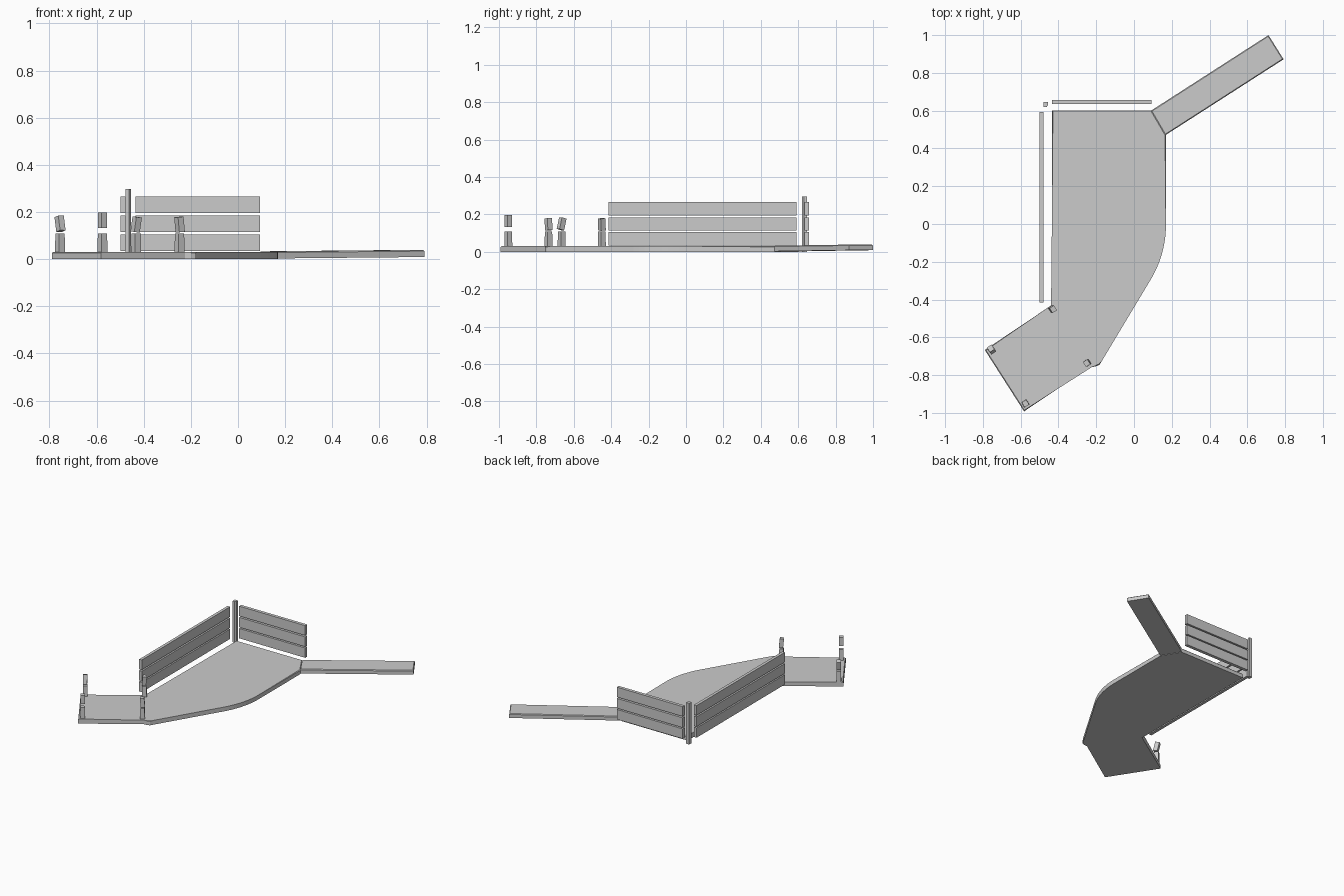
import bpy, bmesh, math
from mathutils import Matrix, Vector

if "Cube" in bpy.data.objects:
    bpy.data.objects.remove(bpy.data.objects["Cube"])


def finish(name, bm):
    bmesh.ops.recalc_face_normals(bm, faces=bm.faces)
    me = bpy.data.meshes.new(name)
    bm.to_mesh(me)
    bm.free()
    ob = bpy.data.objects.new(name, me)
    bpy.context.collection.objects.link(ob)
    return ob


def slab(name, outline, thick, lifts=None, bevel=0.0, skip=()):
    """Extrude an outline upward; lifts raises single corners, bevel softens the top rim."""
    bm = bmesh.new()
    n = len(outline)
    lifts = lifts or [0] * n
    lo = [bm.verts.new((x, y, h)) for (x, y), h in zip(outline, lifts)]
    hi = [bm.verts.new((x, y, h + thick)) for (x, y), h in zip(outline, lifts)]
    bm.faces.new(lo[::-1])
    bm.faces.new(hi)
    for i in range(n):
        j = (i + 1) % n
        bm.faces.new((lo[i], lo[j], hi[j], hi[i]))
    if bevel:
        rim = [bm.edges.get((hi[i], hi[(i + 1) % n])) for i in range(n) if i not in skip]
        bmesh.ops.bevel(bm, geom=rim, offset=bevel, segments=1, affect='EDGES')
    return finish(name, bm)


def box(name, lo, hi):
    lo, hi = Vector(lo), Vector(hi)
    bm = bmesh.new()
    bmesh.ops.create_cube(bm, size=1, matrix=Matrix.Translation((lo + hi) / 2)
                          @ Matrix.Diagonal((*(hi - lo), 1)))
    return finish(name, bm)


# paved floor with a curved side
R, cx, cy, N = 0.56, -0.391, -0.005, 10
arc = [(cx + R * math.cos(a), cy - R * math.sin(a))
       for a in (math.radians(32.6) * i / N for i in range(N + 1))]
floor = [(-0.434, -0.434), (-0.434, 0.602), (0.093, 0.602), (0.169, 0.472)] + arc + [
    (-0.168, -0.722), (-0.182, -0.745), (-0.2, -0.753), (-0.225, -0.753),
    (-0.582, -0.992), (-0.79, -0.667)]
slab("paved_floor", floor[::-1], 0.031, bevel=0.005)

# gently rising path
slab("path", [(0.093, 0.602), (0.169, 0.472), (0.792, 0.872), (0.712, 1.0)],
     0.03, lifts=[0.003, 0.003, 0.009, 0.009], bevel=0.005, skip=(0,))

# board fences
for i, z in enumerate((0.034, 0.114, 0.195)):
    box(f"side_fence_board_{i + 1}", (-0.499, -0.415, z), (-0.478, 0.592, z + 0.071))
    box(f"back_fence_board_{i + 1}", (-0.434, 0.634, z), (0.093, 0.657, z + 0.071))

# corner post with one cut corner
slab("corner_post", [(-0.478, 0.62), (-0.462, 0.62), (-0.454, 0.63), (-0.454, 0.646),
                     (-0.478, 0.646)], 0.297)

# broken pillars: tapered stub and a loose upper block (x, y, block height, tilt x, tilt y)
pillars = [(-0.755, -0.665, 0.150, -12, -7), (-0.432, -0.45, 0.147, 2, 8),
           (-0.248, -0.735, 0.147, 3, -5), (-0.575, -0.95, 0.165, 0, 0)]
for i, (x, y, z, tx, ty) in enumerate(pillars):
    yaw = Matrix.Rotation(math.radians(33), 4, 'Z')
    bm = bmesh.new()
    bmesh.ops.create_cone(bm, cap_ends=True, segments=4, radius1=0.022, radius2=0.020,
                          depth=0.078, matrix=Matrix.Translation((x, y, 0.069)) @ yaw
                          @ Matrix.Rotation(math.radians(45), 4, 'Z'))
    finish(f"pillar_stub_{i + 1}", bm)
    bm = bmesh.new()
    tilt = Matrix.Rotation(math.radians(tx), 4, 'X') @ Matrix.Rotation(math.radians(ty), 4, 'Y')
    bmesh.ops.create_cube(bm, size=1, matrix=Matrix.Translation((x, y, z)) @ tilt @ yaw
                          @ Matrix.Diagonal((0.028, 0.03, 0.064, 1)))
    finish(f"pillar_block_{i + 1}", bm)
